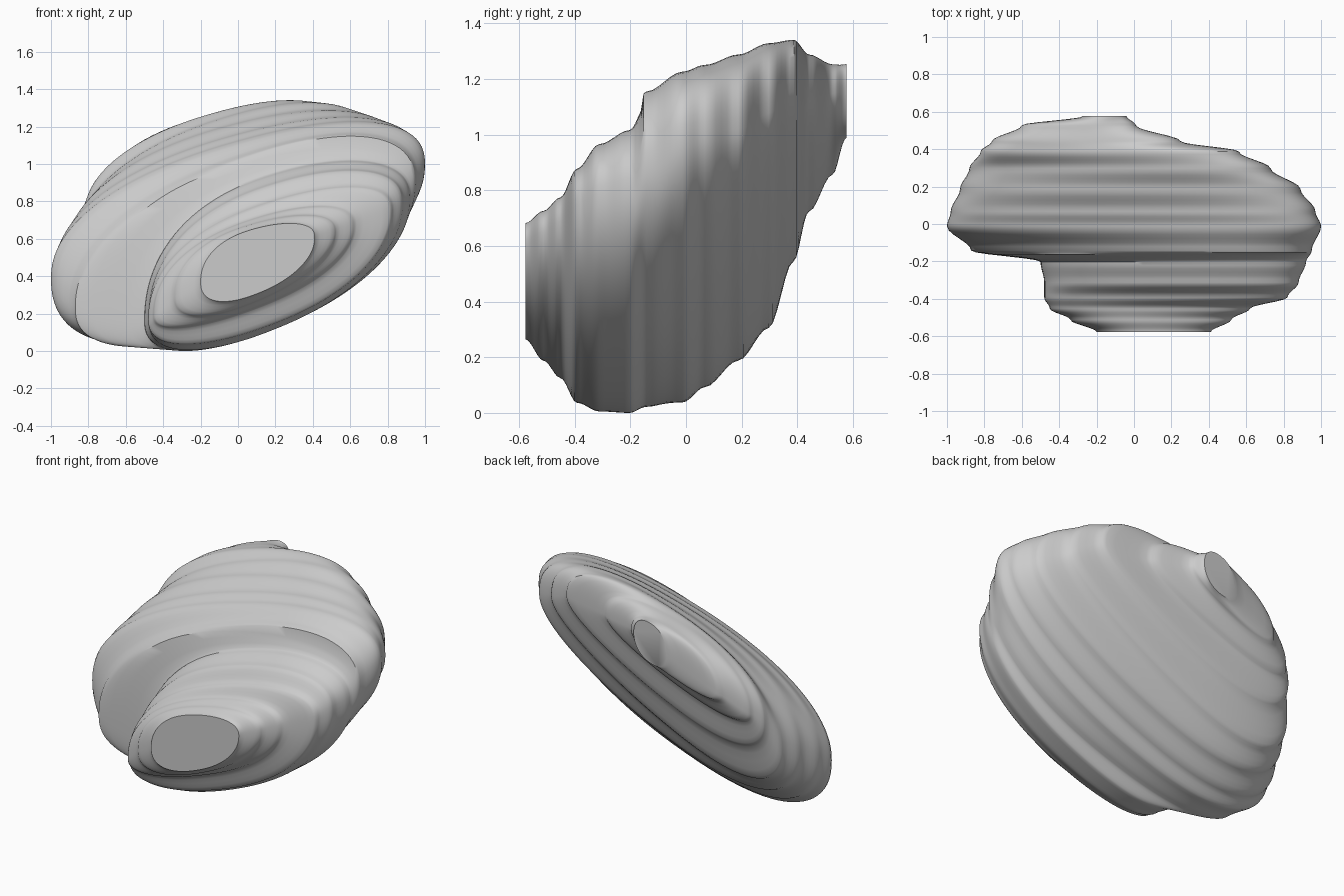
import bpy, bmesh, math

if "Cube" in bpy.data.objects:
    bpy.data.objects.remove(bpy.data.objects["Cube"])

# Terraces front to back: y, left x, left z, right x, right z, rise, drop, drop skew
SLICES = [
    (-.565, -.20, .33, .41, .57, .17, .18, 0),
    (-.50, -.34, .25, .52, .60, .22, .20, 0),
    (-.44, -.45, .15, .62, .63, .28, .20, -.2),
    (-.38, -.48, .13, .82, .71, .34, .32, -.15),
    (-.30, -.48, .13, .88, .75, .42, .36, -.1),
    (-.19, -.50, .12, .92, .77, .47, .36, -.1),
    (-.13, -.87, .19, .95, .86, .48, .43, -.1),
    (.00, -1.0, .35, 1.0, .96, .43, .53, .1),
    (.08, -.98, .39, .97, .97, .44, .48, .2),
    (.20, -.93, .45, .89, .98, .46, .42, .25),
    (.31, -.88, .50, .73, 1.04, .44, .33, .35),
    (.40, -.82, .69, .56, 1.12, .33, .26, .35),
    (.455, -.76, .75, .25, 1.10, .27, .13, .2),
    (.54, -.60, .86, .01, 1.11, .19, .10, 0),
    (.59, -.27, 1.04, -.04, 1.12, .13, .12, 0),
]
SIDES = 96
STEPS = 6


def spow(v, e):
    return math.copysign(abs(v) ** e, v)


def ring(bm, p):
    """Sheared, lopsided superellipse in the xz plane."""
    y, xl, zl, xr, zr, up, dn, k = p
    lean = .25 if y < -.15 else .06
    verts = []
    for i in range(SIDES):
        a = 2 * math.pi * i / SIDES
        c = spow(math.cos(a), .9)
        s = spow(math.sin(a), .86 if i < SIDES / 2 else .9)
        z = (zl + zr) / 2 + (zr - zl) / 2 * c
        z += up * s * (1 - lean * c) if s > 0 else dn * s * (1 - k * c)
        verts.append(bm.verts.new(((xl + xr) / 2 + (xr - xl) / 2 * c, y, z)))
    return verts


# Stepped stone body: eased blends between slices make the terraces
bm = bmesh.new()
rings = []
for a, b in zip(SLICES, SLICES[1:]):
    for j in range(STEPS):
        t = j / STEPS
        e = t * t * (3 - 2 * t)
        rings.append(ring(bm, [a[0] + (b[0] - a[0]) * t] +
                          [u + (v - u) * e for u, v in zip(a[1:], b[1:])]))
rings.append(ring(bm, SLICES[-1]))
for r, q in zip(rings, rings[1:]):
    for i in range(SIDES):
        n = (i + 1) % SIDES
        bm.faces.new((r[i], r[n], q[n], q[i]))

# Flat front and back caps
bm.faces.new(rings[0])
bm.faces.new(rings[-1])
bmesh.ops.recalc_face_normals(bm, faces=bm.faces[:])

# Rest on the floor and centre
for ax in range(3):
    lo = min(v.co[ax] for v in bm.verts)
    hi = max(v.co[ax] for v in bm.verts)
    off = lo if ax == 2 else (lo + hi) / 2
    for v in bm.verts:
        v.co[ax] -= off

mesh = bpy.data.meshes.new("terraced_stone")
bm.to_mesh(mesh)
bm.free()
stone = bpy.data.objects.new("terraced_stone", mesh)
bpy.context.collection.objects.link(stone)
bpy.context.view_layer.objects.active = stone
stone.select_set(True)
bpy.ops.object.shade_smooth_by_angle(angle=math.radians(40))
